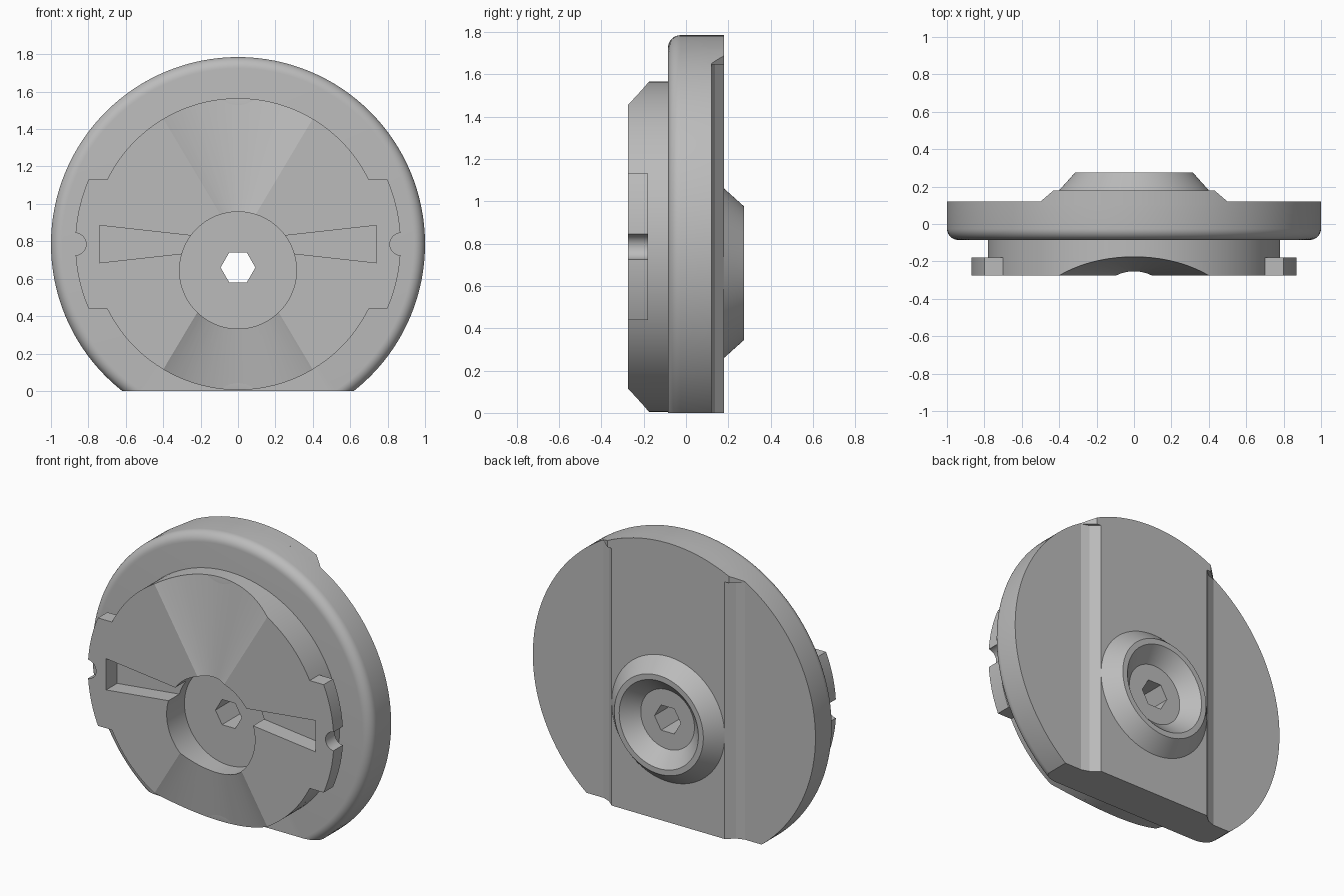
import bpy, bmesh, math
from mathutils import Vector

if "Cube" in bpy.data.objects:
    bpy.data.objects.remove(bpy.data.objects["Cube"])

ZC = 0.785      # disc centre height
ZB = 0.66       # boss and hex socket height
FRONT = -0.275  # front face of the plate
grey = bpy.data.materials.new("grey")
grey.use_nodes = True
grey.diffuse_color = (0.5, 0.5, 0.5, 1)
grey.node_tree.nodes["Principled BSDF"].inputs["Base Color"].default_value = (0.5, 0.5, 0.5, 1)


def finish(name, bm):
    bmesh.ops.recalc_face_normals(bm, faces=bm.faces)
    mesh = bpy.data.meshes.new(name)
    bm.to_mesh(mesh)
    bm.free()
    mesh.materials.append(grey)
    obj = bpy.data.objects.new(name, mesh)
    bpy.context.collection.objects.link(obj)
    return obj


def prism(name, pts, start, step):
    """Extrude a polygon; start maps a 2D point to 3D, step is the extrusion."""
    bm = bmesh.new()
    face = bm.faces.new([bm.verts.new(start(a, b)) for a, b in pts])
    out = bmesh.ops.extrude_face_region(bm, geom=[face])
    bmesh.ops.translate(bm, vec=step, verts=[v for v in out["geom"] if isinstance(v, bmesh.types.BMVert)])
    return finish(name, bm)


def slab(name, pts, y0, y1):
    return prism(name, pts, lambda x, z: (x, y0, z), (0, y1 - y0, 0))


def rail(name, pts, z0, z1):
    return prism(name, pts, lambda x, y: (x, y, z0), (0, 0, z1 - z0))


def arc(r, a0, a1, n, cx=0, cz=ZC):
    return [(cx + r * math.cos(a0 + (a1 - a0) * i / n), cz + r * math.sin(a0 + (a1 - a0) * i / n))
            for i in range(n + 1)]


def circle(r, cz=ZC, n=128):
    return arc(r, 0, math.tau, n, cz=cz)[:-1]


def lathe(name, profile, cz, n=128):
    """Spin (radius, y) points about the y axis."""
    bm = bmesh.new()
    verts = [bm.verts.new((r, y, cz)) for r, y in profile]
    edges = [bm.edges.new(p) for p in zip(verts, verts[1:])]
    bmesh.ops.spin(bm, geom=verts + edges, cent=(0, 0, cz), axis=(0, 1, 0), angle=math.tau, steps=n)
    bmesh.ops.remove_doubles(bm, verts=bm.verts, dist=1e-5)
    return finish(name, bm)


def combine(obj, cutters, op="DIFFERENCE"):
    for c in cutters:
        c.hide_render = True
        m = obj.modifiers.new("cut", "BOOLEAN")
        m.operation, m.solver, m.object = op, "EXACT", c
        bpy.context.view_layer.objects.active = obj
        bpy.ops.object.modifier_apply(modifier=m.name)


# Rounded main disc
fillet = 0.06
corner = [(1 - fillet + fillet * math.sin(t * math.pi / 16), -0.085 + fillet - fillet * math.cos(t * math.pi / 16))
          for t in range(9)]
disc = lathe("main_disc", [(0, -0.085)] + corner + [(1, 0.12), (0, 0.12)], ZC)

# Raised back band with coved sides, and the small caps at its top
half = [(0.4, 0.18), (0.45, 0.137), (0.5, 0.12), (0.5, 0.1)]
cap_half = [(0.43, 0.18), (0.5, 0.12), (0.5, 0.1)]
mirror = lambda pts: pts + [(-x, y) for x, y in reversed(pts)]
band = rail("back_band", mirror(half), 0, 1.9)
cap = rail("back_band_cap", mirror(cap_half), 1.645, 1.9)
limit = slab("disc_limit", circle(1), -0.5, 0.5)
for part in (band, cap):
    combine(part, [limit], "INTERSECT")

# Conical back boss with a dished seat
boss = lathe("back_boss", [(0, 0.15), (0.4, 0.15), (0.4, 0.18), (0.315, 0.275), (0.28, 0.275),
                           (0.19, 0.186), (0, 0.186)], ZB)

# Front plate with two notched side lugs, on a round neck
lug, core, lug_z = 0.87, 0.78, 0.345
a, b = math.asin(lug_z / lug), math.asin(lug_z / core)
outline = (arc(lug, -a, a, 32) + arc(core, b, math.pi - b, 64)
           + arc(lug, math.pi - a, math.pi + a, 32) + arc(core, math.pi + b, math.tau - b, 64))
plate = slab("front_plate", outline, FRONT, -0.18)
neck = slab("plate_neck", circle(core), -0.18, -0.08)


# Fan-shaped hollow widening from the centre to the plate's edge
def fan(name, side):
    bm = bmesh.new()
    tip = bm.verts.new((0, FRONT, ZC))
    ring = []
    for i in range(25):
        t = (i / 12 - 1) * 1.15
        ring.append(bm.verts.new((0.597 * t, FRONT + 0.128 * (1 - t * t), ZC + side)))
    for i in range(25):
        bm.faces.new((tip, ring[i], ring[(i + 1) % 25]))
    bm.faces.new(ring)
    return finish(name, bm)


# Cutters
hex_hole = slab("hex_cutter", circle(0.093, ZB, 6), -0.5, 0.5)
recess = slab("recess_cutter", circle(0.3125, 0.645), -0.5, -0.095)
floor = slab("floor_cutter", [(-2, -1), (2, -1), (2, 0), (-2, 0)], -1, 1)
fans = [fan("upper_fan_cutter", 1), fan("lower_fan_cutter", -1)]
slots, notches = [], []
for s in (-1, 1):
    slots.append(slab("slot_cutter", [(s * 0.2, ZC - 0.04), (s * 0.74, ZC - 0.1), (s * 0.74, ZC + 0.1),
                                      (s * 0.2, ZC + 0.04)], -0.5, -0.165))
    notches.append(slab("notch_cutter", arc(0.06, 0, math.tau, 32, s * 0.872)[:-1], -0.5, -0.1))

combine(disc, [floor, hex_hole])
combine(band, [hex_hole])
combine(boss, [hex_hole])
combine(plate, fans + [recess, hex_hole] + slots + notches)
combine(neck, fans + [recess, hex_hole] + slots)

for c in [limit, hex_hole, recess, floor] + fans + slots + notches:
    bpy.data.objects.remove(c)

# Smooth curved faces, keep edges crisp
bpy.ops.object.select_all(action="DESELECT")
for part in (disc, band, cap, boss, plate, neck):
    part.select_set(True)
bpy.context.view_layer.objects.active = disc
bpy.ops.object.shade_smooth_by_angle(angle=math.radians(14))
